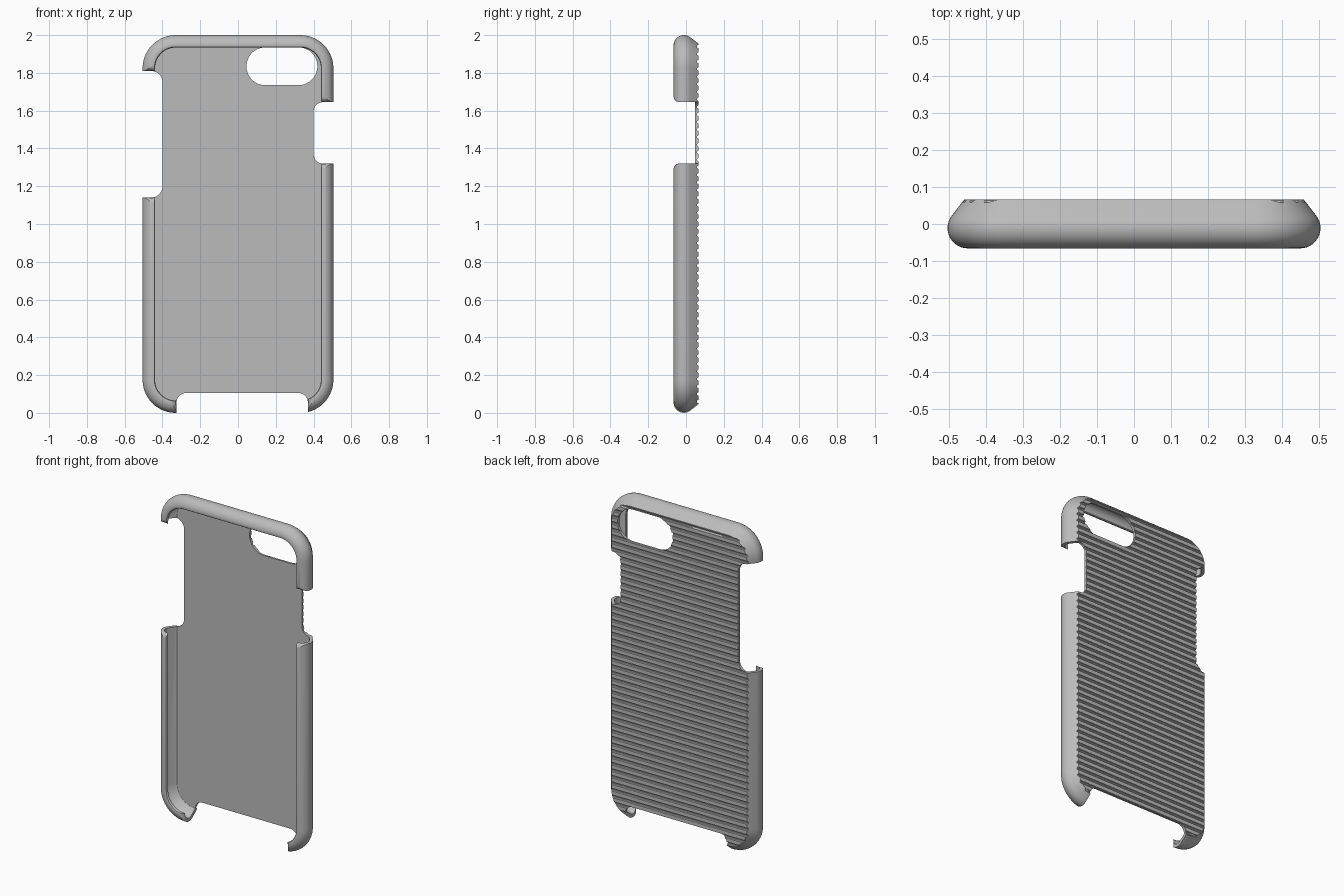
import bpy, bmesh, math

if "Cube" in bpy.data.objects:
    bpy.data.objects.remove(bpy.data.objects["Cube"])

grey = bpy.data.materials.new("matte grey")
grey.use_nodes = True
grey.diffuse_color = (0.5, 0.5, 0.5, 1)
grey.node_tree.nodes["Principled BSDF"].inputs["Base Color"].default_value = (0.5, 0.5, 0.5, 1)

HALF_W, BACK = 0.505, 0.066


def rounded_rect(x0, x1, z0, z1, r, steps=14):
    """Outline points of a rounded rectangle in the xz plane."""
    pts = []
    corners = [(x1 - r, z1 - r), (x0 + r, z1 - r), (x0 + r, z0 + r), (x1 - r, z0 + r)]
    for k, (cx, cz) in enumerate(corners):
        for i in range(steps + 1):
            a = math.pi / 2 * (k + i / steps)
            pts.append((cx + r * math.cos(a), cz + r * math.sin(a)))
    return pts


def loft(name, rings):
    """Solid through a list of (outline, y) rings, capped at both ends."""
    bm = bmesh.new()
    loops = [[bm.verts.new((x, y, z)) for x, z in pts] for pts, y in rings]
    n = len(loops[0])
    for a, b in zip(loops, loops[1:]):
        for i in range(n):
            bm.faces.new((a[i], a[(i + 1) % n], b[(i + 1) % n], b[i]))
    bm.faces.new(loops[0])
    bm.faces.new(loops[-1])
    bmesh.ops.recalc_face_normals(bm, faces=bm.faces)
    mesh = bpy.data.meshes.new(name)
    bm.to_mesh(mesh)
    bm.free()
    mesh.materials.append(grey)
    obj = bpy.data.objects.new(name, mesh)
    bpy.context.collection.objects.link(obj)
    return obj


def cut(target, cutter):
    mod = target.modifiers.new(cutter.name, "BOOLEAN")
    mod.operation = "DIFFERENCE"
    mod.solver = "EXACT"
    mod.object = cutter
    bpy.context.view_layer.objects.active = target
    bpy.ops.object.modifier_apply(modifier=mod.name)
    bpy.data.objects.remove(cutter)


# Wall cross-section as (inset, y): outside back to front lip, then inside
def arc(r, start, end, steps):
    angles = [math.radians(start + (end - start) * i / steps) for i in range(steps + 1)]
    return [(0.055 - r * math.cos(a), -0.011 + r * math.sin(a)) for a in angles]


section = [(0.045, BACK)] + arc(0.055, 35, -90, 14)
section += [(0.062, -0.064), (0.066, -0.058), (0.066, -0.051), (0.062, -0.047)]
section += arc(0.035, -90, 35, 12) + [(0.052, 0.044), (0.058, 0.048)]

case = loft("case_shell", [
    (rounded_rect(-HALF_W + d, HALF_W - d, d, 2 - d, 0.175 - d), y) for d, y in section])


# Edge openings, flaring towards the front so the wall ends are rounded
def opening(name, x0, x1, z0, z1, r):
    rings = [(rounded_rect(x0, x1, z0, z1, r), 0.12)]
    for i in range(9):
        a = math.pi / 2 * i / 8
        g = 0.032 * (1 - math.cos(a))
        rings.append((rounded_rect(x0 - g, x1 + g, z0 - g, z1 + g, r + g),
                      -0.034 - 0.032 * math.sin(a)))
    g = 0.032
    rings.append((rounded_rect(x0 - g, x1 + g, z0 - g, z1 + g, r + g), -0.12))
    return loft(name, rings)


cut(case, opening("right_opening", -0.8, -0.40, 1.14, 1.81, 0.06))
cut(case, opening("left_opening", 0.40, 0.8, 1.32, 1.645, 0.05))
cut(case, opening("bottom_opening", -0.325, 0.37, -0.4, 0.105, 0.05))

# Camera hole through the back plate
hole = rounded_rect(0.045, 0.42, 1.735, 1.935, 0.0995)
cut(case, loft("camera_hole", [(hole, 0.0), (hole, 0.12)]))

# Horizontal grooves across the back
bm = bmesh.new()
pitch, count, radius = 0.04, 48, 0.009
for k in range(count):
    z = 1 + (k - (count - 1) / 2) * pitch
    ends = []
    for x in (-0.6, 0.6):
        ends.append([bm.verts.new((x, BACK + 0.001 + radius * math.sin(a), z + radius * math.cos(a)))
                     for a in (math.tau * (i + 0.5) / 10 for i in range(10))])
    for i in range(10):
        j = (i + 1) % 10
        bm.faces.new((ends[0][i], ends[0][j], ends[1][j], ends[1][i]))
    bm.faces.new(ends[0])
    bm.faces.new(ends[1])
bmesh.ops.recalc_face_normals(bm, faces=bm.faces)
mesh = bpy.data.meshes.new("grooves")
bm.to_mesh(mesh)
bm.free()
grooves = bpy.data.objects.new("grooves", mesh)
bpy.context.collection.objects.link(grooves)
cut(case, grooves)

# Smooth shading with crisp edges
bpy.ops.object.select_all(action="DESELECT")
case.select_set(True)
bpy.context.view_layer.objects.active = case
bpy.ops.object.shade_smooth_by_angle(angle=math.radians(30))
